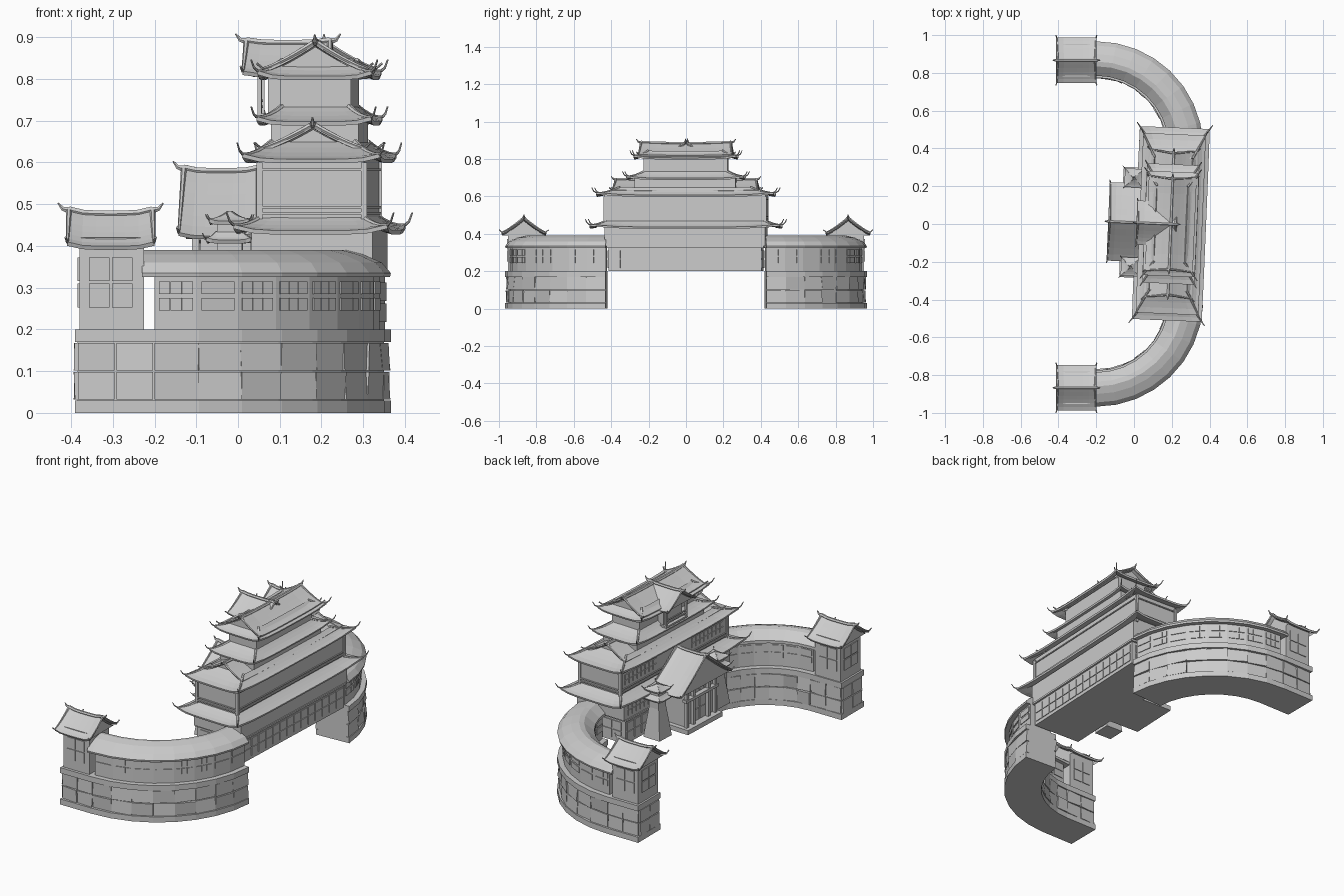
import bpy, bmesh, math, random
from itertools import product
from mathutils import Matrix, Vector

if "Cube" in bpy.data.objects:
    bpy.data.objects.remove(bpy.data.objects["Cube"])
random.seed(3)

grey = bpy.data.materials.new("plain grey")
grey.use_nodes = True
grey.diffuse_color = (0.6, 0.6, 0.6, 1)
grey.node_tree.nodes["Principled BSDF"].inputs["Base Color"].default_value = (0.6, 0.6, 0.6, 1)

M = Matrix.Identity(4)   # frame in which parts are placed
HEX = [(0, 1, 3, 2), (4, 6, 7, 5), (0, 4, 5, 1), (2, 3, 7, 6), (0, 2, 6, 4), (1, 5, 7, 3)]


def add(name, verts, faces, solid=0):
    me = bpy.data.meshes.new(name)
    me.from_pydata([tuple(v) for v in verts], [], faces)
    bm = bmesh.new()
    bm.from_mesh(me)
    bmesh.ops.recalc_face_normals(bm, faces=bm.faces)
    bm.to_mesh(me)
    bm.free()
    me.materials.append(grey)
    ob = bpy.data.objects.new(name, me)
    bpy.context.collection.objects.link(ob)
    ob.matrix_world = M
    if solid:
        mod = ob.modifiers.new("thickness", 'SOLIDIFY')
        mod.thickness, mod.offset = solid, 0
    return ob


def blocks(name, cells):
    """One mesh of six-sided blocks, each given by eight corners."""
    verts, faces = [], []
    for c in cells:
        faces += [tuple(len(verts) + i for i in q) for q in HEX]
        verts += c
    return add(name, verts, faces)


def box(name, x0, x1, y0, y1, z0, z1, taper=1.0):
    cx, cy = (x0 + x1) / 2, (y0 + y1) / 2
    k = {z0: 1, z1: taper}
    return blocks(name, [[(cx + (x - cx) * k[z], cy + (y - cy) * k[z], z)
                          for x, y, z in product((x0, x1), (y0, y1), (z0, z1))]])


def panes(name, f, u0, u1, v0, v1, cols, rows, gap=0.006, rough=0.0):
    """Grid of thin plates (or rough stones) on a wall f(u, v, depth)."""
    du, dv, cells = (u1 - u0) / cols, (v1 - v0) / rows, []
    g = gap / 2
    for i, j in product(range(cols), range(rows)):
        us = (u0 + i * du + g, u0 + (i + 1) * du - g)
        vs = (v0 + j * dv + gap / 2, v0 + (j + 1) * dv - gap / 2)
        cells.append([f(u, v, -0.004 if d == 0 else 0.004 + random.uniform(0, rough))
                      for u, v, d in product(us, vs, (0, 1))])
    return blocks(name, cells)


def surf(name, f, nu, nv, solid=0.0, ring=False):
    verts = [f(i / nu, j / nv) for i in range(nu + (not ring)) for j in range(nv + 1)]
    n, w = nu + (not ring), nv + 1
    faces = [(i * w + j, (i + 1) % n * w + j, (i + 1) % n * w + j + 1, i * w + j + 1)
             for i in range(nu) for j in range(nv)]
    return add(name, verts, faces, solid)


def tube(name, pts, r0, r1, sides=6):
    pts, verts, n = [Vector(p) for p in pts], [], len(pts)
    for i, p in enumerate(pts):
        d = (pts[min(i + 1, n - 1)] - pts[max(i - 1, 0)]).normalized()
        a = d.cross(Vector((0, 0, 1))).normalized()
        b, r = a.cross(d), r0 + (r1 - r0) * i / (n - 1)
        verts += [p + r * (a * math.cos(t) + b * math.sin(t))
                  for t in (math.tau * k / sides for k in range(sides))]
    faces = [(i * sides + k, i * sides + (k + 1) % sides, (i + 1) * sides + (k + 1) % sides,
              (i + 1) * sides + k) for i in range(n - 1) for k in range(sides)]
    faces += [tuple(range(sides)), tuple(range((n - 1) * sides, n * sides))]
    return add(name, verts, faces)


def skirt(name, hx, hy, ex, ey, z_top, z_eave, lift=0.02, c=(0, 0), r=0.007):
    """Four-sided roof skirt with upturned corners and hip ridges."""
    def f(u, v):
        k = u * 4
        side, t = int(k) % 4, (k % 1) * 2 - 1
        a, b = hx + (ex - hx) * v, hy + (ey - hy) * v
        x, y = [(t * a, -b), (a, t * b), (-t * a, b), (-a, -t * b)][side]
        z = z_eave + (z_top - z_eave) * (1 - v) ** 1.4 + lift * 0.6 * abs(t) ** 5 * v * v
        return Vector((c[0] + x, c[1] + y, z))
    surf(name, f, 32, 4, 0.01, True)
    for k in range(4):
        path = [f(k / 4, j / 4) + Vector((0, 0, r * 0.6)) for j in range(5)]
        out = (path[-1] - path[0]) * Vector((1, 1, 0))
        out.normalize()
        path += [path[-1] + out * lift * s + Vector((0, 0, lift * s * s)) for s in (0.6, 1.1)]
        tube(name + "_hip", path, r, r * 0.3)


def gable(name, length, hw, z_eave, z_ridge, c=(0, 0), axis='y', lift=0.012, wall=0.9, curve=1.25):
    """Two-sided curved roof with ridge, verge beams, horns and gable walls."""
    def at(a, s, z):
        return Vector((c[0] + a, c[1] + s, z) if axis == 'x' else (c[0] + s, c[1] + a, z))

    def f(u, v, dz=0):
        s, t = u * 2 - 1, v * 2 - 1
        z = z_eave + (z_ridge - z_eave) * (1 - abs(s)) ** curve + lift * t ** 4
        return at(t * length * (1 + 0.04 * abs(s)), s * hw, z + dz)
    surf(name, f, 12, 6, 0.01)
    tube(name + "_ridge", [f(0.5, v / 6, 0.004) for v in range(7)], 0.009, 0.009)
    for e in (0, 1):
        t = 2 * e - 1
        tube(name + "_ridge_horn", [f(0.5, e, 0.002), at(t * (length + 0.015), 0, z_ridge + lift + 0.006),
             at(t * (length + 0.026), 0, z_ridge + lift + 0.02)], 0.009, 0.002)
        for side in (0, 1):
            verge = [f(0.5 + (side - 0.5) * k / 6, e, 0.004) for k in range(7)]
            verge.append(at(t * length * 1.08, (2 * side - 1) * (hw + 0.014), z_eave + lift + 0.016))
            tube(name + "_verge", verge, 0.007, 0.003)
        tri = [f(u / 12, 0.5, -0.003) for u in range(13)]
        mid = at(0, 0, 0)
        ends = [p + (at(t * length * w, 0, 0) - mid) for w in (wall, wall - 0.05) for p in tri]
        add(name + "_gable_wall", ends, [tuple(range(13)), tuple(range(13, 26))])


# Curved wings: a quarter ring of flat segments plus a straight end
SEG = 8


def along(u, r, s):
    if u < 0:
        return (-0.2 + u, s * (0.4 + r))
    k = min(int(u), SEG - 1)
    q = [Vector((math.sin(a), math.cos(a))) for a in (math.radians(87 * i / SEG) for i in (k, k + 1))]
    p = q[0].lerp(q[1], u - k) * r
    return (-0.2 + p.x, s * (0.4 + p.y))


def sweep(name, s, section, start):
    stops = ([start] if start < 0 else []) + list(range(SEG + 1))
    n = len(section)
    verts = [(*along(u, r, s), z) for u in stops for r, z in section]
    faces = [(i * n + k, i * n + (k + 1) % n, (i + 1) * n + (k + 1) % n, (i + 1) * n + k)
             for i in range(len(stops) - 1) for k in range(n)]
    faces += [tuple(range(n)), tuple(range(len(verts) - n, len(verts)))]
    add(name, verts, faces)


def rect(r0, r1, z0, z1):
    return [(r0, z0), (r1, z0), (r1, z1), (r0, z1)]


for s in (-1, 1):
    sweep("wing_plinth", s, rect(0.375, 0.567, 0, 0.03), -0.19)
    sweep("wing_core", s, rect(0.385, 0.55, 0.03, 0.17), -0.185)
    sweep("wing_ledge", s, rect(0.375, 0.567, 0.17, 0.2), -0.19)
    sweep("wing_wall", s, rect(0.405, 0.54, 0.2, 0.345), 0)
    sweep("wing_roof", s, [(0.385, 0.33), (0.565, 0.325), (0.567, 0.335), (0.545, 0.36),
                           (0.50, 0.38), (0.46, 0.39), (0.435, 0.385), (0.385, 0.345)], -0.03)
    for r, sign in ((0.55, 1), (0.385, -1)):
        f = lambda u, v, d: (*along(u, r + sign * d, s), v)
        panes("wing_stones", f, 0, SEG, 0.03, 0.17, SEG, 2, 0.004, 0.013)
        panes("end_stones", f, -0.185, -0.002, 0.03, 0.17, 2, 2, 0.004, 0.01)
    for r, sign in ((0.54, 1), (0.405, -1)):
        f = lambda u, v, d: (*along(u, r + sign * d, s), v)
        for k in range(SEG):
            panes("wing_window", f, k + 0.1, k + 0.9, 0.24, 0.32, 3, 2, 0.01)
    panes("end_face_stones", lambda u, v, d: (-0.385 - d, s * u, v), 0.785, 0.95, 0.03, 0.17, 2, 2, 0.004, 0.005)

    # End tower
    y = s * 0.867
    box("tower_room", -0.38, -0.225, y - 0.085, y + 0.085, 0.2, 0.42)
    for t in (-1, 1):
        panes("tower_window", lambda u, v, d: (u, y + t * (0.085 + d), v), -0.36, -0.25, 0.25, 0.375, 2, 2)
    panes("tower_end_window", lambda u, v, d: (-0.38 - d, y + u, v), -0.06, 0.06, 0.25, 0.375, 2, 2)
    gable("tower_roof", 0.1, 0.118, 0.395, 0.473, (-0.305, y), 'x', 0.01, 0.85)

# Central keep, turned slightly
M = Matrix.Translation((0.195, 0, 0)) @ Matrix.Rotation(math.radians(-2.4), 4, 'Z')
box("keep_base", -0.14, 0.14, -0.41, 0.41, 0.2, 0.33)
box("keep_base_rail", -0.15, 0.15, -0.42, 0.42, 0.325, 0.335)
box("keep_first_floor", -0.145, 0.145, -0.43, 0.43, 0.335, 0.44)
box("keep_second_floor", -0.125, 0.125, -0.43, 0.43, 0.44, 0.61)
box("keep_third_floor", -0.105, 0.105, -0.27, 0.27, 0.6, 0.71)
box("keep_top_floor", -0.085, 0.085, -0.225, 0.225, 0.7, 0.82)
for t in (-1, 1):
    panes("base_window", lambda u, v, d: (t * (0.14 + d), u, v), -0.4, 0.4, 0.215, 0.315, 14, 2)
    panes("base_end_window", lambda u, v, d: (u, t * (0.41 + d), v), -0.12, 0.12, 0.215, 0.315, 4, 2)
    for z in (0.475, 0.49, 0.58):
        box("floor_rail", -0.13, 0.13, t * 0.43 - 0.006, t * 0.43 + 0.006, z, z + 0.006)
        box("long_floor_rail", t * 0.125 - 0.005, t * 0.125 + 0.005, -0.432, 0.432, z, z + 0.006)
    for q in (-1, 1):
        box("corner_post", t * 0.125 - 0.007, t * 0.125 + 0.007, q * 0.43 - 0.007, q * 0.43 + 0.007, 0.44, 0.6)
    # Windows on the courtyard side
    for z0, z1, x in ((0.35, 0.42, 0.145), (0.51, 0.57, 0.125)):
        panes("courtyard_window", lambda u, v, d: (-x - d, t * u, v), 0.14, 0.4, z0, z1, 8, 2)
skirt("first_roof", 0.12, 0.42, 0.185, 0.51, 0.467, 0.432, 0.024)
skirt("second_roof", 0.1, 0.35, 0.165, 0.475, 0.645, 0.603, 0.022)
gable("second_gable", 0.375, 0.125, 0.625, 0.682, lift=0.006, wall=0.94)
skirt("third_roof", 0.08, 0.22, 0.138, 0.315, 0.73, 0.693, 0.02)
skirt("top_roof", 0.08, 0.2, 0.137, 0.275, 0.84, 0.802, 0.022)
gable("top_gable", 0.24, 0.125, 0.815, 0.88, lift=0.006, wall=0.94)

# Courtyard dormer with balcony
gable("dormer_roof", 0.1, 0.115, 0.808, 0.882, (-0.075, 0), 'x', 0.006, 0.8)
box("dormer_room", -0.12, -0.08, -0.075, 0.075, 0.7, 0.815)
box("balcony_floor", -0.145, -0.08, -0.085, 0.085, 0.708, 0.717)
for t in (-1, 1):
    box("balcony_post", -0.145, -0.135, t * 0.08 - 0.005, t * 0.08 + 0.005, 0.708, 0.81)
for z in (0.73, 0.745):
    box("balcony_rail", -0.145, -0.138, -0.08, 0.08, z, z + 0.006)

# Entrance hall and its two lanterns
box("hall", -0.28, -0.13, -0.115, 0.115, 0.2, 0.455)
box("hall_step", -0.32, -0.13, -0.14, 0.14, 0.2, 0.225)
panes("hall_door", lambda u, v, d: (-0.28 - d, u, v), -0.05, 0.05, 0.225, 0.36, 2, 2)
panes("hall_lattice", lambda u, v, d: (-0.28 - d, u, v), -0.1, 0.1, 0.38, 0.44, 6, 2)
for y in (-0.115, -0.06, 0.06, 0.115):
    box("hall_column", -0.3, -0.283, y - 0.008, y + 0.008, 0.22, 0.455)
box("hall_beam", -0.305, -0.28, -0.13, 0.13, 0.362, 0.377)
gable("hall_roof", 0.09, 0.205, 0.42, 0.575, (-0.235, 0), 'x', 0.008, 0.85, 1.1)
for t in (-1, 1):
    y = t * 0.235
    box("lantern_base", -0.255, -0.155, y - 0.05, y + 0.05, 0.2, 0.36, 0.6)
    box("lantern_room", -0.235, -0.175, y - 0.03, y + 0.03, 0.36, 0.465)
    skirt("lantern_lower_roof", 0.03, 0.03, 0.055, 0.055, 0.43, 0.41, 0.01, (-0.205, y), 0.004)
    skirt("lantern_upper_roof", 0.004, 0.004, 0.048, 0.048, 0.478, 0.455, 0.01, (-0.205, y), 0.004)
